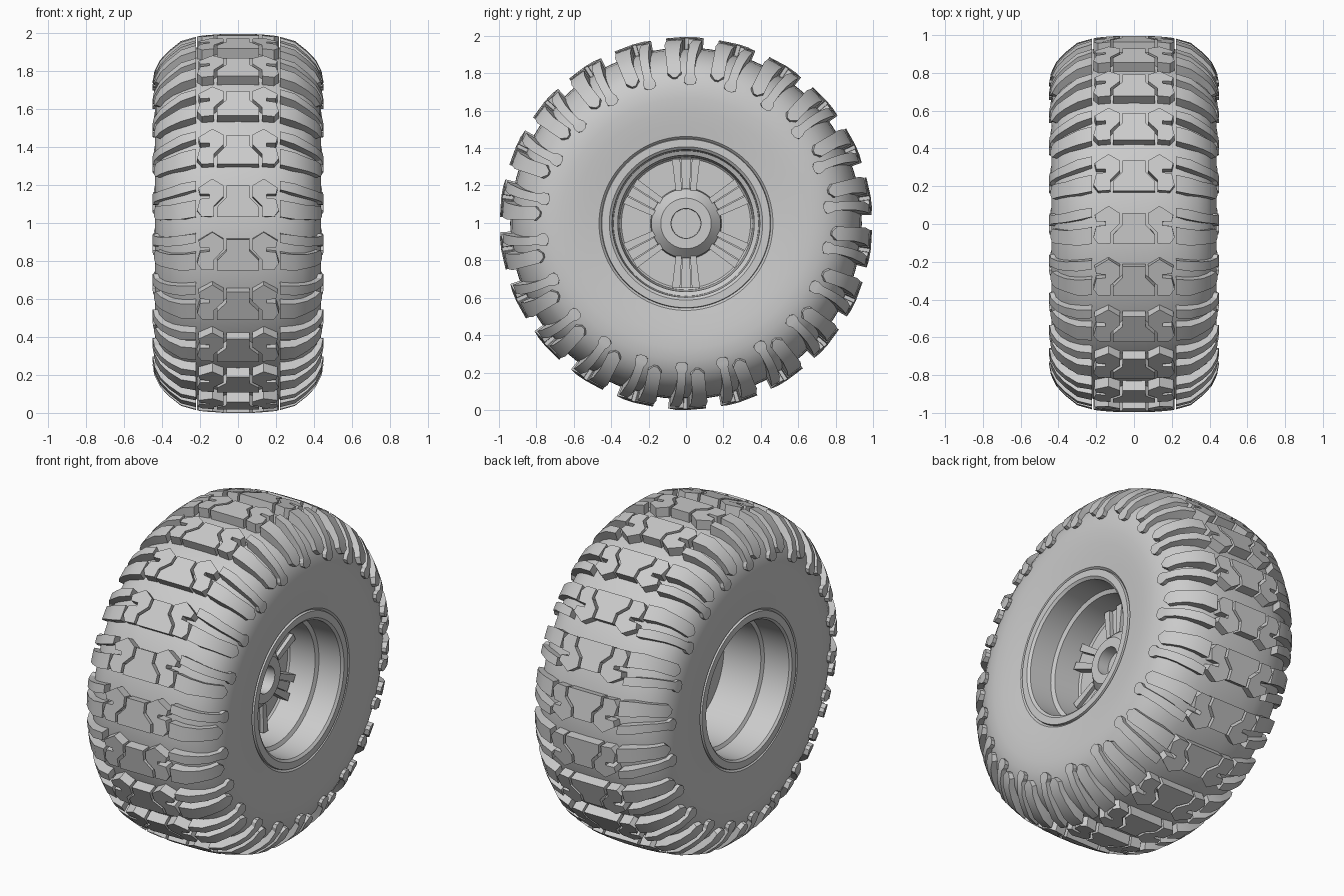
import bpy, bmesh
from math import sin, cos, pi, radians

if "Cube" in bpy.data.objects:
    bpy.data.objects.remove(bpy.data.objects["Cube"])

CZ = 0.997      # axle height
ROWS = 22       # tread rows round the tyre


def at(x, r, deg):
    a = radians(deg)
    return (x, -r * cos(a), CZ + r * sin(a))


def finish(name, bm, smooth=None):
    bmesh.ops.recalc_face_normals(bm, faces=bm.faces)
    me = bpy.data.meshes.new(name)
    bm.to_mesh(me)
    bm.free()
    ob = bpy.data.objects.new(name, me)
    bpy.context.collection.objects.link(ob)
    if smooth:
        bpy.ops.object.select_all(action='DESELECT')
        ob.select_set(True)
        bpy.context.view_layer.objects.active = ob
        bpy.ops.object.shade_smooth_by_angle(angle=radians(smooth))
    return ob


def lathe(name, profile, closed=False, n=96):
    """Revolve (x, r) points round the axle."""
    bm = bmesh.new()
    rings = []
    for x, r in profile:
        if r == 0:
            rings.append([bm.verts.new(at(x, 0, 0))] * n)
        else:
            rings.append([bm.verts.new(at(x, r, 360 * i / n)) for i in range(n)])
    if closed:
        rings.append(rings[0])
    for a, b in zip(rings, rings[1:]):
        for i in range(n):
            j = (i + 1) % n
            bm.faces.new(list(dict.fromkeys((a[i], a[j], b[j], b[i]))))
    return finish(name, bm, 30)


def prism(bm, low, high):
    lo = [bm.verts.new(p) for p in low]
    hi = [bm.verts.new(p) for p in high]
    n = len(lo)
    bm.faces.new(hi)
    bm.faces.new(lo[::-1])
    for i in range(n):
        j = (i + 1) % n
        bm.faces.new((lo[i], lo[j], hi[j], hi[i]))


# tyre carcass, mirrored half profile
half = [(0.10, 0.938), (0.20, 0.930), (0.28, 0.908), (0.34, 0.875), (0.385, 0.835),
        (0.415, 0.785), (0.432, 0.73), (0.438, 0.67), (0.435, 0.60), (0.428, 0.53),
        (0.42, 0.465), (0.405, 0.45), (0.395, 0.41)]
lathe("tyre_carcass", [(-x, r) for x, r in half[::-1]] + [(0, 0.94)] + half)

# wheel rim: barrel, disc, hub with centre bore
lathe("wheel_rim", [
    (0.40, 0.455), (0.422, 0.45), (0.422, 0.41), (0.41, 0.395), (0.27, 0.388), (0.26, 0.365),
    (0.10, 0.355), (0.09, 0.345), (0.09, 0.19), (0.14, 0.185), (0.19, 0.135), (0.19, 0.08),
    (0.12, 0.078), (0.12, 0)])
lathe("rim_back", [
    (-0.40, 0.455), (-0.422, 0.45), (-0.422, 0.41), (-0.41, 0.398), (-0.25, 0.392),
    (-0.24, 0.372), (0.0, 0.362), (0.0, 0)])

# raised spokes, three bars in each group
bm = bmesh.new()
for k in range(6):
    a = radians(90 + 60 * k)
    for f0, f1, top in ((-1, -0.42, 0.15), (-0.36, 0.36, 0.13), (0.42, 1, 0.15)):
        quad = [(0.175, 0.055 * f0), (0.345, 0.075 * f0), (0.345, 0.075 * f1), (0.175, 0.055 * f1)]
        pts = [(u * cos(a) - v * sin(a), CZ + u * sin(a) + v * cos(a)) for u, v in quad]
        prism(bm, [(0.07, *p) for p in pts], [(top, *p) for p in pts])
finish("spokes", bm)

# centre tread blocks: outlines in (x, degrees)
centre = [(-0.11, 2), (0.11, 2), (0.11, 5), (0.06, 8), (0.06, 11.5),
          (-0.06, 11.5), (-0.06, 8), (-0.11, 5)]
side = [(0.125, 2.2), (0.19, 2), (0.215, 4), (0.20, 7.5), (0.15, 7.8), (0.15, 8.9), (0.20, 9),
        (0.208, 11), (0.135, 13.7), (0.075, 11.5), (0.075, 8.4), (0.125, 5.4)]
bm = bmesh.new()
for k in range(ROWS):
    d = 360 / ROWS * k
    for poly, m in ((centre, 1), (side, 1), (side, -1)):
        prism(bm, [at(m * x, 0.91, d + p) for x, p in poly],
              [at(m * x, 0.999 - 0.3 * x * x, d + p) for x, p in poly])
finish("centre_tread_blocks", bm)

# shoulder lugs: swept along the shoulder, stations are (position, low deg, high deg)
TOP = [(0.222, 0.982), (0.30, 0.96), (0.365, 0.908), (0.41, 0.86), (0.44, 0.80),
       (0.45, 0.745), (0.45, 0.70)]
BASE = [(0.222, 0.905), (0.27, 0.89), (0.33, 0.85), (0.37, 0.815), (0.395, 0.78),
        (0.41, 0.745), (0.41, 0.70)]
wide_lug = [(0, 2, 7.2), (1, 1.3, 6.5), (2, 1.3, 6), (3, 1.2, 6.2), (3.8, 1.2, 6.4), (4.3, 3, 4.6)]
slim_lug = [(0, 10.4, 13.2), (1, 9.4, 12.6), (2, 8.7, 11.8), (3, 8.4, 11.5), (4, 8.2, 11.5),
            (4.4, 7.4, 12.3), (4.8, 7.4, 12.3), (5.1, 8.8, 11)]


def along(table, t):
    i = min(int(t), len(table) - 2)
    f = t - i
    return [a + (b - a) * f for a, b in zip(table[i], table[i + 1])]


bm = bmesh.new()
for k in range(ROWS):
    d = 360 / ROWS * k
    for m in (1, -1):
        for lug in (wide_lug, slim_lug):
            loops = []
            for t, lo, hi in lug:
                (xt, rt), (xb, rb) = along(TOP, t), along(BASE, t)
                loops.append([bm.verts.new(at(m * x, r, d + p)) for x, r, p in (
                    (xb, rb, lo), (xt, rt, lo), (xt, rt, hi), (xb, rb, hi))])
            for a, b in zip(loops, loops[1:]):
                for i in range(4):
                    j = (i + 1) % 4
                    bm.faces.new((a[i], a[j], b[j], b[i]))
            bm.faces.new(loops[0])
            bm.faces.new(loops[-1])
finish("shoulder_lugs", bm, 25)
